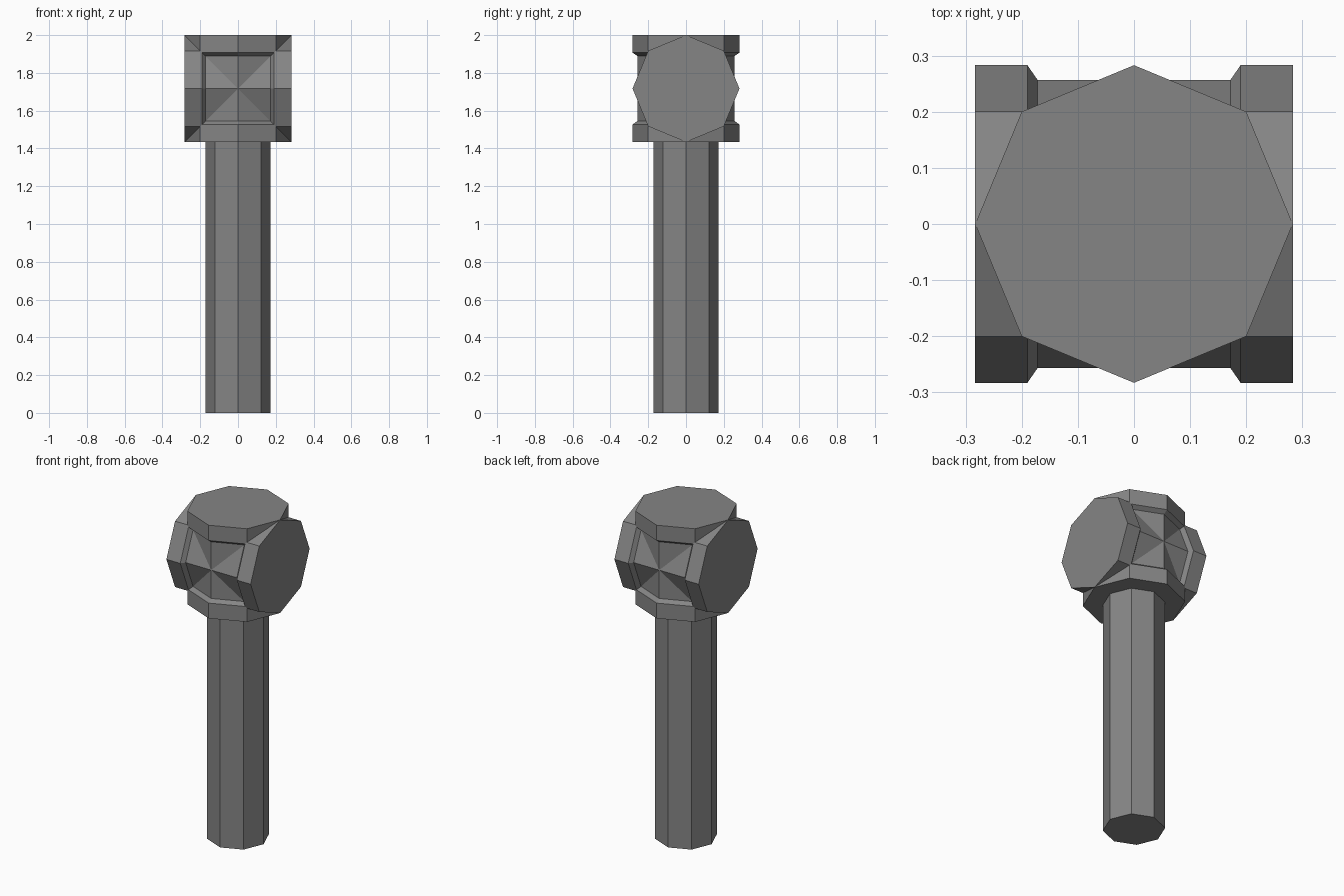
import bpy
import bmesh
from math import cos, sin, pi
from mathutils import Matrix

cube = bpy.data.objects.get("Cube")
if cube:
    bpy.data.objects.remove(cube, do_unlink=True)

SIDES = 8
HEAD_R = 0.283          # half size of the hammer-like head
HEAD_Z = 2 - HEAD_R     # centre height of the head
WAIST_R = 0.257
SHAFT_R = 0.172

grey = bpy.data.materials.new("iron_grey")
colour = (0.235, 0.235, 0.235, 1)
grey.diffuse_color = colour
grey.use_nodes = True
bsdf = next(n for n in grey.node_tree.nodes if n.type == 'BSDF_PRINCIPLED')
bsdf.inputs["Base Color"].default_value = colour


def octagon_solid(name, profile, matrix):
    """Stack octagonal rings from (height, radius) pairs and cap both ends."""
    bm = bmesh.new()
    rings = []
    for h, r in profile:
        angles = [2 * pi * i / SIDES for i in range(SIDES)]
        rings.append([bm.verts.new((r * cos(a), r * sin(a), h)) for a in angles])
    for low, high in zip(rings, rings[1:]):
        for i in range(SIDES):
            j = (i + 1) % SIDES
            bm.faces.new((low[i], low[j], high[j], high[i]))
    bm.faces.new(rings[0][::-1])
    bm.faces.new(rings[-1])
    bmesh.ops.transform(bm, matrix=matrix, verts=bm.verts)
    bmesh.ops.recalc_face_normals(bm, faces=bm.faces)
    mesh = bpy.data.meshes.new(name)
    bm.to_mesh(mesh)
    bm.free()
    mesh.materials.append(grey)
    obj = bpy.data.objects.new(name, mesh)
    bpy.context.collection.objects.link(obj)
    return obj


# Flanged spool profile: wide rims, chamfers, narrower waist
upper = [(0.172, WAIST_R), (0.19, HEAD_R), (HEAD_R, HEAD_R)]
spool = [(-h, r) for h, r in reversed(upper)] + upper

# Two crossed spools form the head
centre = Matrix.Translation((0, 0, HEAD_Z))
octagon_solid("head_upright_spool", spool, centre)
octagon_solid("head_cross_spool", spool, centre @ Matrix.Rotation(pi / 2, 4, 'Y'))

# Straight octagonal handle, ending at the underside of the head
octagon_solid("handle", [(0, SHAFT_R), (HEAD_Z - HEAD_R, SHAFT_R)], Matrix.Identity(4))
